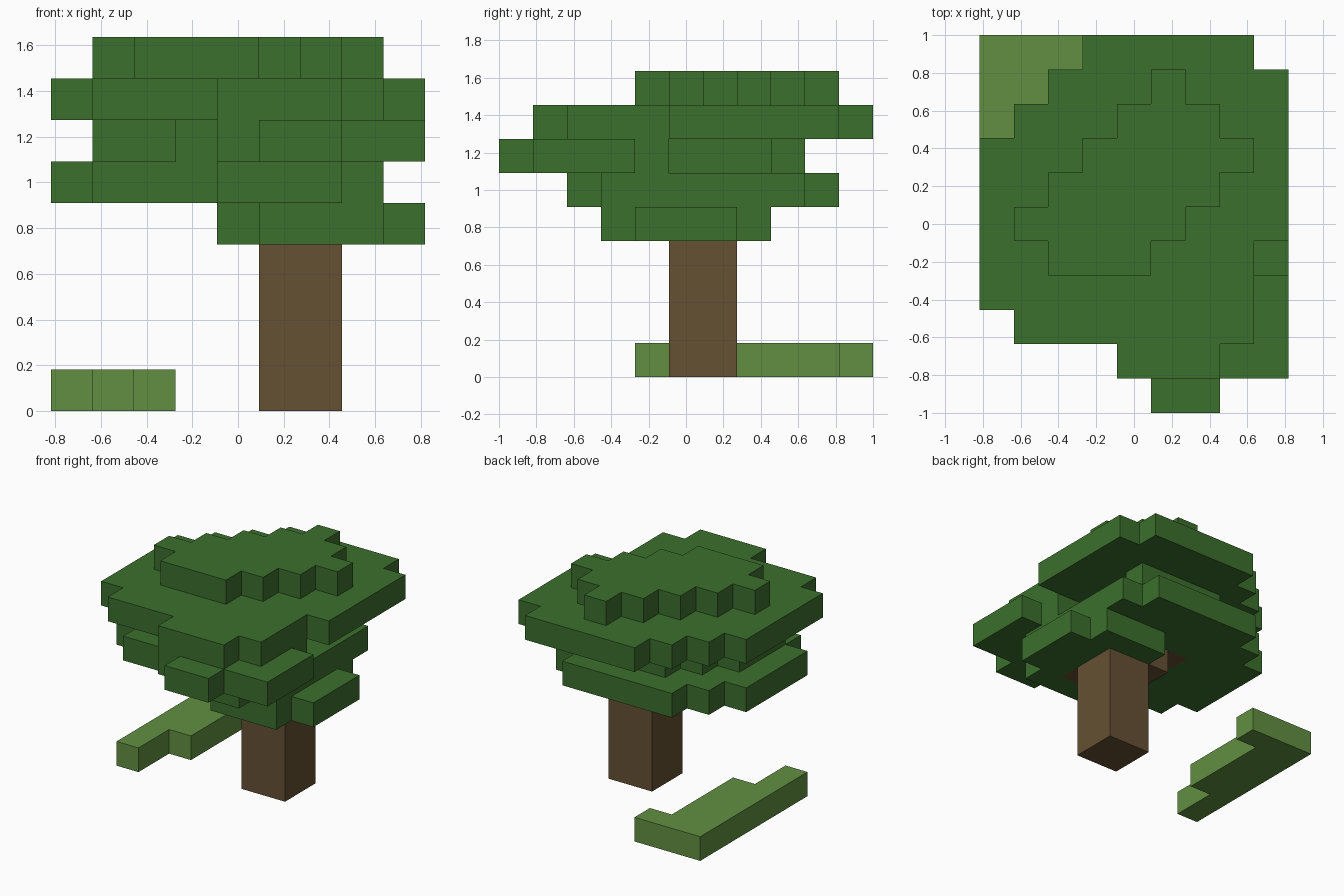
import bpy
import bmesh
from mathutils import Vector

cube = bpy.data.objects.get("Cube")
if cube:
    bpy.data.objects.remove(cube, do_unlink=True)

UNIT = 2 / 11                      # edge of one block
ORIGIN = Vector((-4.5, -5.5, 0))   # block grid corner


def make_material(name, color):
    mat = bpy.data.materials.new(name)
    mat.use_nodes = True
    mat.diffuse_color = (*color, 1)
    mat.node_tree.nodes["Principled BSDF"].inputs["Base Color"].default_value = (*color, 1)
    return mat


leaf_green = make_material("leaf green", (0.045, 0.162, 0.026))
bark_brown = make_material("bark brown", (0.130, 0.082, 0.033))
grass_green = make_material("grass green", (0.120, 0.275, 0.053))

blocks = {}                        # (column, row, level) -> part name
part_materials = {}


def fill(part, mat, level, first_row, spans):
    """Fill one level of blocks, one (first, last) column span per row."""
    part_materials[part] = mat
    for row, (first, last) in enumerate(spans, first_row):
        for column in range(first, last + 1):
            blocks.setdefault((column, row, level), part)


# Grass strip on the ground
fill("grass_strip", grass_green, 0, 4, [(0, 0)] * 2 + [(0, 1)] * 4 + [(0, 2)])

# Trunk, with short branches spreading inside the lowest foliage
for level in range(4):
    fill("trunk", bark_brown, level, 5, [(5, 6)] * 2)
fill("trunk", bark_brown, 4, 4, [(5, 6), (4, 6), (4, 6)])
fill("trunk", bark_brown, 5, 6, [(3, 3)])

# Foliage slabs, from the lowest to the crown: (first row, column spans)
foliage = [
    (3, [(5, 7)] + [(4, 8)] + [(5, 8)] * 2 + [(5, 7)]),
    (2, [(4, 6), (1, 7)] + [(0, 7)] * 4 + [(1, 7), (2, 6)]),
    (0, [(5, 6), (4, 8), (4, 8), (3, 8), (1, 7), (1, 5), (1, 5), (2, 5), (3, 6)]),
    (1, [(4, 6), (1, 7), (0, 7), (0, 7)] + [(0, 8)] * 3 + [(1, 8), (2, 8), (3, 7)]),
    (4, [(2, 4), (1, 5), (2, 6), (3, 7), (4, 6), (5, 5)]),
]
names = ["lowest", "lower", "middle", "wide", "crown"]
for level, (name, (first_row, spans)) in enumerate(zip(names, foliage), 4):
    fill(name + "_foliage", leaf_green, level, first_row, spans)


def build(part, mat):
    """Skin a part's exposed block sides and merge them into large flat faces."""
    bm = bmesh.new()
    for cell in [c for c, owner in blocks.items() if owner == part]:
        for axis in range(3):
            for side in (-1, 1):
                neighbour = list(cell)
                neighbour[axis] += side
                if tuple(neighbour) in blocks:
                    continue
                normal, u = Vector(), Vector()
                normal[axis] = side / 2
                u[(axis + 1) % 3] = 0.5
                v = 2 * normal.cross(u)
                centre = Vector(cell) + Vector((0.5, 0.5, 0.5)) + ORIGIN + normal
                corners = (-u - v, u - v, u + v, v - u)
                bm.faces.new([bm.verts.new((centre + c) * UNIT) for c in corners])
    bmesh.ops.remove_doubles(bm, verts=bm.verts, dist=UNIT / 100)
    bmesh.ops.dissolve_limit(bm, angle_limit=0.01, verts=bm.verts, edges=bm.edges)
    mesh = bpy.data.meshes.new(part)
    bm.to_mesh(mesh)
    bm.free()
    mesh.materials.append(mat)
    bpy.context.collection.objects.link(bpy.data.objects.new(part, mesh))


for part, mat in part_materials.items():
    build(part, mat)
